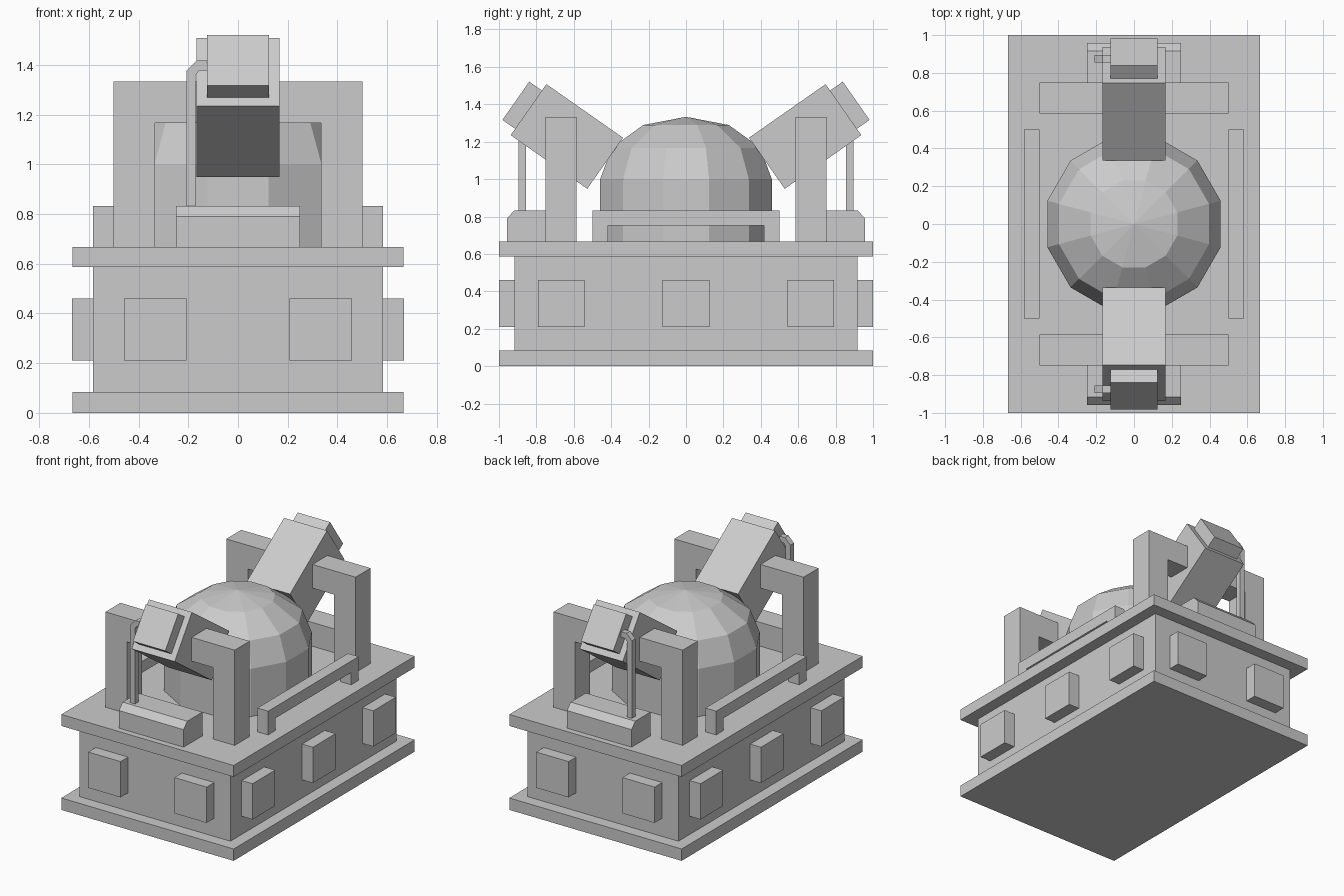
import bpy, bmesh, math
from mathutils import Matrix

if "Cube" in bpy.data.objects:
    bpy.data.objects.remove(bpy.data.objects["Cube"])


def make(name, bm, matrix=None):
    if matrix:
        bm.transform(matrix)
    bmesh.ops.recalc_face_normals(bm, faces=bm.faces)
    me = bpy.data.meshes.new(name)
    bm.to_mesh(me)
    bm.free()
    ob = bpy.data.objects.new(name, me)
    bpy.context.collection.objects.link(ob)
    return ob


def box(name, center, size, tilt=0):
    bm = bmesh.new()
    bmesh.ops.create_cube(bm, size=1, matrix=Matrix.Diagonal((*size, 1)))
    return make(name, bm, Matrix.Translation(center) @ Matrix.Rotation(tilt, 4, 'X'))


def extrude(name, points, to3d, a, b):
    """Prism from a 2D profile; to3d(u, v, w) places each point, w runs a to b."""
    bm = bmesh.new()
    lo = [bm.verts.new(to3d(u, v, a)) for u, v in points]
    hi = [bm.verts.new(to3d(u, v, b)) for u, v in points]
    bm.faces.new(lo)
    bm.faces.new(hi)
    n = len(points)
    for i in range(n):
        j = (i + 1) % n
        bm.faces.new((lo[i], lo[j], hi[j], hi[i]))
    return make(name, bm)


# Plinth
box("bottom_slab", (0, 0, 0.0417), (1.333, 2, 0.083))
box("plinth_body", (0, 0, 0.335), (1.167, 1.833, 0.504))
box("top_slab", (0, 0, 0.627), (1.333, 2, 0.08))

# Raised panels around the plinth
for s in (-1, 1):
    for x in (-0.333, 0.333):
        box("end_panel", (x, s * 0.953, 0.335), (0.25, 0.094, 0.25))
    for y in (-0.667, 0, 0.667):
        box("side_panel", (s * 0.62, y, 0.335), (0.094, 0.25, 0.25))

# Twelve-sided dome on a straight drum
R = 0.475
levels = [(R, 0.667), (R, 1.0), (R * 0.866, 1.167), (R * 0.5, 1.289)]
bm = bmesh.new()
rings = []
for r, z in levels:
    angles = [math.radians(15 + 30 * k) for k in range(12)]
    rings.append([bm.verts.new((r * math.cos(a), r * math.sin(a), z)) for a in angles])
apex = bm.verts.new((0, 0, 1.333))
bm.faces.new(rings[0])
for k in range(12):
    m = (k + 1) % 12
    for lo, hi in zip(rings, rings[1:]):
        bm.faces.new((lo[k], lo[m], hi[m], hi[k]))
    bm.faces.new((rings[-1][k], rings[-1][m], apex))
make("dome", bm)

# Side rails, each standing on two short legs
rail = [(-0.5, 0.667), (-0.5, 0.833), (0.5, 0.833), (0.5, 0.667),
        (0.417, 0.667), (0.417, 0.753), (-0.417, 0.753), (-0.417, 0.667)]
for s in (-1, 1):
    extrude("side_rail", rail, lambda u, v, w: (s * w, u, v), 0.5, 0.583)

# Gantry, tilted housing, console and pipe at both ends
gantry = [(-0.5, 0.667), (-0.5, 1.333), (0.5, 1.333), (0.5, 0.667),
          (0.333, 0.667), (0.333, 1.167), (-0.333, 1.167), (-0.333, 0.667)]
console = [(0.75, 0.667), (0.75, 0.833), (0.917, 0.833), (0.958, 0.79), (0.958, 0.667)]
pipe = [(-0.208, 0.82), (-0.208, 1.375), (-0.167, 1.417), (-0.12, 1.417),
        (-0.12, 1.378), (-0.155, 1.378), (-0.17, 1.362), (-0.17, 0.82)]
tilt = math.radians(35)
for s in (-1, 1):
    extrude("gantry", gantry, lambda u, v, w: (u, s * w, v), 0.585, 0.75)
    extrude("console", console, lambda u, v, w: (w, s * u, v), -0.25, 0.25)
    extrude("pipe", pipe, lambda u, v, w: (u, s * w, v), 0.855, 0.895)
    box("tilted_housing", (0, s * 0.637, 1.228), (0.333, 0.5, 0.333), s * tilt)
    box("housing_cap", (0, s * 0.876, 1.395), (0.25, 0.083, 0.25), s * tilt)
